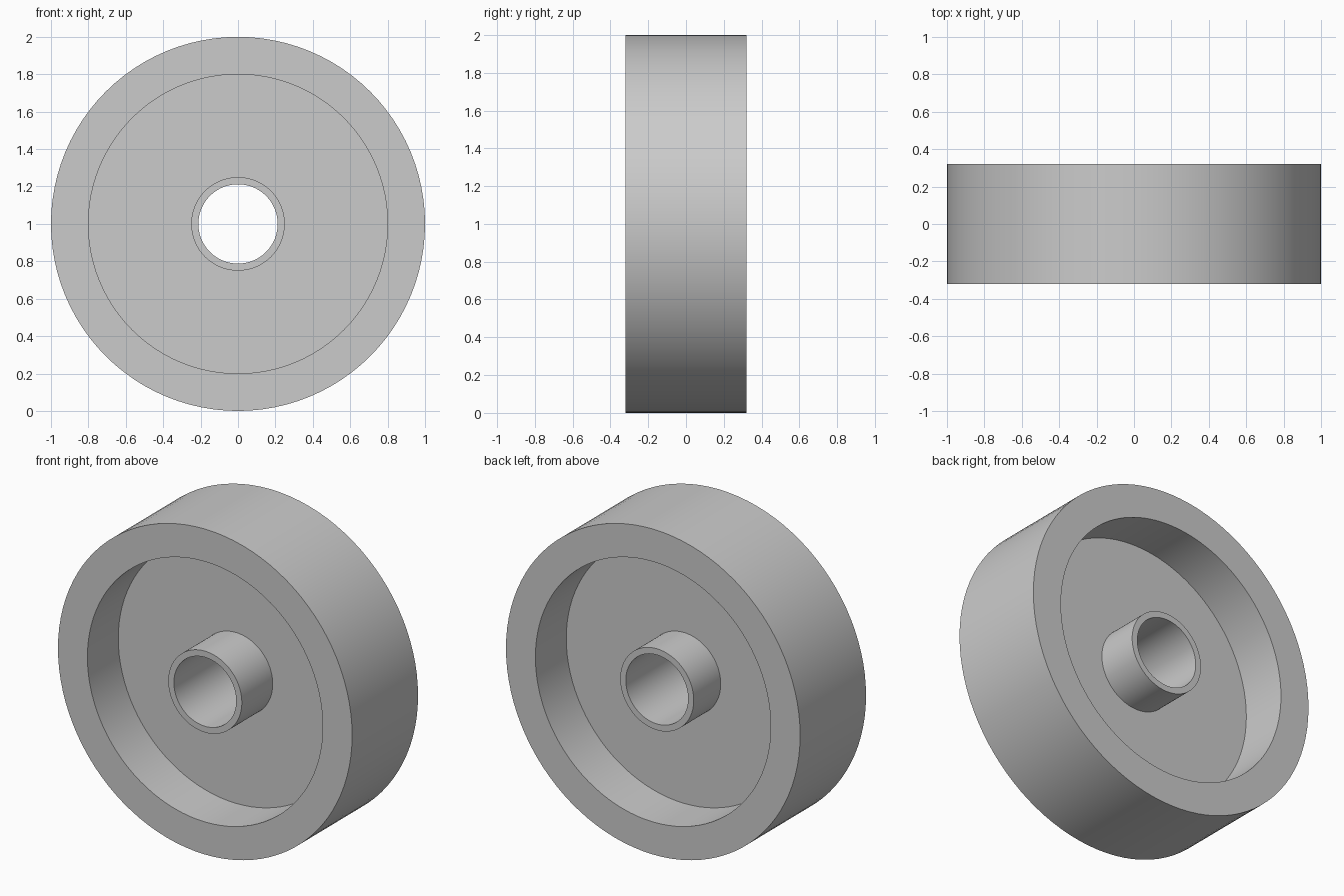
import bpy
import math

SEGMENTS = 96
AXLE_HEIGHT = 1.0

cube = bpy.data.objects.get("Cube")
if cube:
    bpy.data.objects.remove(cube, do_unlink=True)

grey = bpy.data.materials.new("plain grey")
grey.use_nodes = True
colour = (0.6, 0.6, 0.6, 1.0)
grey.diffuse_color = colour
grey.node_tree.nodes["Principled BSDF"].inputs["Base Color"].default_value = colour


def ring(name, inner, outer, front, back):
    """Revolve a rectangular section around the axle, which runs along y."""
    section = [(inner, front), (outer, front), (outer, back), (inner, back)]
    n = len(section)
    verts, faces = [], []
    for i in range(SEGMENTS):
        a = math.tau * i / SEGMENTS
        verts += [(r * math.cos(a), y, AXLE_HEIGHT + r * math.sin(a)) for r, y in section]
        here, there = i * n, (i + 1) % SEGMENTS * n
        for j in range(n):
            k = (j + 1) % n
            faces.append((here + j, here + k, there + k, there + j))
    mesh = bpy.data.meshes.new(name)
    mesh.from_pydata(verts, [], faces)
    mesh.materials.append(grey)
    obj = bpy.data.objects.new(name, mesh)
    bpy.context.collection.objects.link(obj)

    # Smooth curved walls with crisp rims
    bpy.ops.object.select_all(action="DESELECT")
    obj.select_set(True)
    bpy.context.view_layer.objects.active = obj
    bpy.ops.object.mode_set(mode="EDIT")
    bpy.ops.mesh.select_all(action="SELECT")
    bpy.ops.mesh.normals_make_consistent(inside=False)
    bpy.ops.object.mode_set(mode="OBJECT")
    bpy.ops.object.shade_smooth_by_angle(angle=math.radians(30))
    return obj


# Wide outer rim
ring("wheel_rim", 0.80, 1.00, -0.32, 0.32)
# Thin central disc, tucked into the rim and the hub
ring("wheel_disc", 0.23, 0.82, -0.02, 0.02)
# Hollow hub: flush with the rim at the front, slightly short at the back
ring("hub_sleeve", 0.212, 0.25, -0.32, 0.282)
